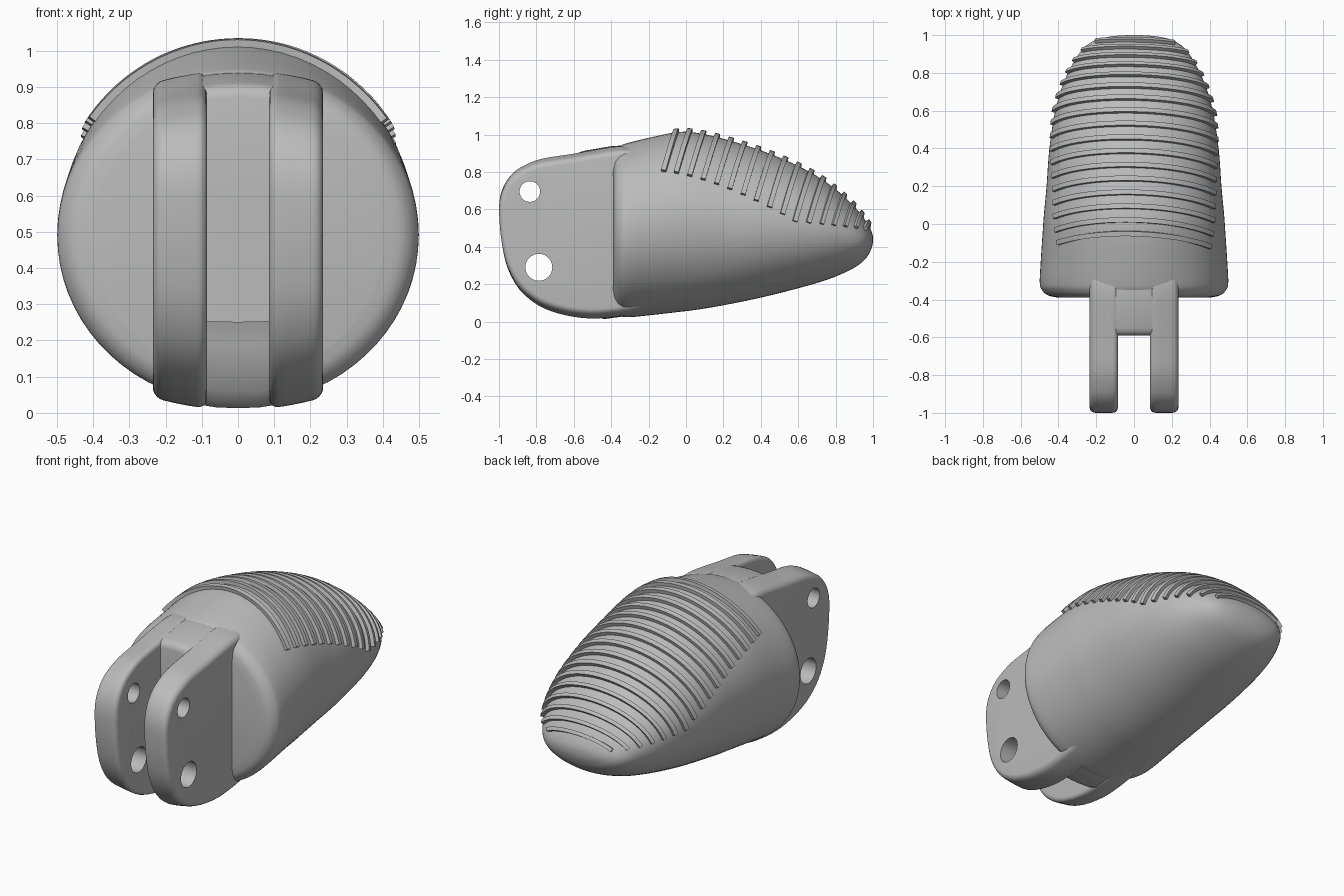
import bpy, bmesh, math
from mathutils import Vector

if "Cube" in bpy.data.objects:
    bpy.data.objects.remove(bpy.data.objects["Cube"])

grey = bpy.data.materials.new("light grey plastic")
grey.diffuse_color = (0.5, 0.5, 0.5, 1)
grey.use_nodes = True
grey.node_tree.nodes["Principled BSDF"].inputs["Base Color"].default_value = grey.diffuse_color


def catmull(rows, steps):
    """Smooth curve through rows of any dimension."""
    pts = [Vector(r) for r in rows]
    pts = [pts[0] * 2 - pts[1]] + pts + [pts[-1] * 2 - pts[-2]]
    out = []
    for a, b, c, d in zip(pts, pts[1:], pts[2:], pts[3:]):
        for i in range(steps):
            t = i / steps
            out.append(0.5 * (2 * b + (c - a) * t + (2 * a - 5 * b + 4 * c - d) * t * t
                              + (3 * b - a - 3 * c + d) * t ** 3))
    return out + [pts[-2]]


def loft(name, rings, angle=40):
    """Skin closed rings of points and cap both ends."""
    bm = bmesh.new()
    loops = [[bm.verts.new(p) for p in ring] for ring in rings]
    n = len(loops[0])
    for a, b in zip(loops, loops[1:]):
        for i in range(n):
            bm.faces.new((a[i], a[(i + 1) % n], b[(i + 1) % n], b[i]))
    bm.faces.new(loops[0])
    bm.faces.new(loops[-1])
    bmesh.ops.recalc_face_normals(bm, faces=bm.faces)
    mesh = bpy.data.meshes.new(name)
    bm.to_mesh(mesh)
    bm.free()
    mesh.materials.append(grey)
    ob = bpy.data.objects.new(name, mesh)
    bpy.context.collection.objects.link(ob)
    smooth(ob, angle)
    return ob


def smooth(ob, angle):
    bpy.ops.object.select_all(action='DESELECT')
    ob.select_set(True)
    bpy.context.view_layer.objects.active = ob
    bpy.ops.object.shade_smooth_by_angle(angle=math.radians(angle))


# Fingertip body: y, bottom z, top z, half width
SECTIONS = catmull([
    (-.39, .10, .87, .40), (-.378, .06, .912, .455), (-.35, .03, .94, .487),
    (-.31, .023, .955, .499), (-.2, .033, .982, .494), (-.05, .05, 1.012, .484),
    (.05, .062, 1.01, .477), (.2, .087, .977, .463), (.4, .128, .915, .448),
    (.6, .178, .832, .417), (.75, .222, .745, .372), (.86, .267, .655, .318),
    (.93, .308, .58, .268), (.97, .348, .525, .212), (.99, .387, .487, .14),
    (.998, .415, .462, .07), (1.0, .437, .443, .01)], 5)


def surface(y, a):
    """Point on the body at depth y and angle a around it."""
    y = min(max(y, -.39), .9999)
    for p, q in zip(SECTIONS, SECTIONS[1:]):
        if p[0] <= y <= q[0]:
            s = p.lerp(q, (y - p[0]) / max(q[0] - p[0], 1e-9))
            break
    return Vector((s[3] * math.cos(a), y,
                   (s[1] + s[2]) / 2 + (s[2] - s[1]) / 2 * math.sin(a)))


loft("fingertip_body", [[(s[3] * math.cos(a), s[0],
                          (s[1] + s[2]) / 2 + (s[2] - s[1]) / 2 * math.sin(a))
                         for a in (math.tau * i / 72 for i in range(72))] for s in SECTIONS])


# Grip ribs: raised bands lying in planes that lean forward
def rib_point(y0, a):
    top = surface(y0, math.pi / 2).z
    y = y0
    for _ in range(12):
        p = surface(y, a)
        y = y0 - .28 * (top - p.z) - .025 * p.x
    return surface(y, a)


def end_angle(y0, z_end):
    """Angle at which a rib reaches its lower end height."""
    lo, hi = -.5, math.pi / 2
    for _ in range(20):
        mid = (lo + hi) / 2
        if rib_point(y0, mid).z < z_end:
            lo = mid
        else:
            hi = mid
    return lo


rib_tops = [-.05, .02, .092, .165, .238, .31, .383, .455, .527, .598,
            .665, .728, .787, .84, .889, .932, .968]
for k, y0 in enumerate(rib_tops):
    z_end = .80 - .265 * (k / 10) ** 1.5 if k < 10 else .535 - .007 * (k - 10)
    z_end = min(z_end, surface(y0, math.pi / 2).z - .03)
    a0 = end_angle(y0, z_end)
    half = .013 if k < 12 else .010
    rings = []
    for i in range(41):
        a = a0 + (math.pi - 2 * a0) * i / 40
        p = rib_point(y0, a)
        along = (rib_point(y0, a + .01) - rib_point(y0, a - .01)).normalized()
        back = surface(p.y + .004, a) - surface(p.y - .004, a)
        normal = along.cross(back).normalized()
        if normal.dot(Vector((p.x, .1, p.z - .45))) < 0:
            normal.negate()
        side = normal.cross(along).normalized()
        rings.append([p + side * half * u + normal * h
                      for u, h in ((-1, -.02), (1, -.02), (1, .02), (-1, .02))])
    loft(f"grip_rib_{k + 1}", rings, 30)


# Hinge parts: side profile swept across x with rounded edges and a slight crown
def slab(name, profile, x0, x1, r):
    n = len(profile)
    normals = []
    for i in range(n):
        t = (profile[(i + 1) % n] - profile[i - 1]).normalized()
        normals.append(Vector((-t.y, t.x)))
    arc = [math.pi / 2 * i / 5 for i in range(6)]
    cols = [(x0 + r * (1 - math.sin(a)), r * (1 - math.cos(a))) for a in reversed(arc)]
    cols = [(x0 + r * (1 - math.cos(a)), r * (1 - math.sin(a))) for a in arc]
    cols += [(x0 + (x1 - x0) * f, 0) for f in (.35, .5, .65)]
    cols += [(x1 - r * (1 - math.cos(a)), r * (1 - math.sin(a))) for a in reversed(arc)]
    rings = []
    for x, inset in cols:
        ring = []
        for p, nrm in zip(profile, normals):
            q = p + nrm * inset
            ring.append((x, q.x, .47 + (q.y - .47) * (1 - 1.35 * x * x)))
        rings.append(ring)
    return loft(name, rings)


# Counter-clockwise outline in (y, z), so the left normal points inward
lug_profile = catmull([
    (-.2, .93), (-.3, .945), (-.4, .94), (-.6, .905), (-.7, .89), (-.78, .875),
    (-.85, .848), (-.92, .805), (-.972, .735), (-.997, .65), (-.997, .54),
    (-.985, .42), (-.955, .285), (-.89, .165), (-.79, .08), (-.68, .035),
    (-.56, .012), (-.45, .01), (-.3, .03), (-.2, .06)], 3)

# Hole cutters
cutters = []
for y, z, r in ((-.835, .695, .055), (-.787, .29, .072)):
    bpy.ops.mesh.primitive_cylinder_add(vertices=40, radius=r, depth=1, location=(0, y, z),
                                        rotation=(0, math.pi / 2, 0))
    cutter = bpy.context.object
    cutter.name = "pin_hole_cutter"
    cutter.data.materials.append(grey)
    cutter.hide_render = True
    cutters.append(cutter)

for label, sign in (("left", -1), ("right", 1)):
    lo, hi = sorted((sign * .085, sign * .235))
    lug = slab(f"hinge_lug_{label}", lug_profile, lo, hi, .028)
    for cutter in cutters:
        mod = lug.modifiers.new("pin_hole", 'BOOLEAN')
        mod.operation = 'DIFFERENCE'
        mod.solver = 'EXACT'
        mod.object = cutter
        bpy.context.view_layer.objects.active = lug
        bpy.ops.object.modifier_apply(modifier=mod.name)
    smooth(lug, 40)
for cutter in cutters:
    bpy.data.objects.remove(cutter)

# Web between the lugs, stepped back at its lower end
web_profile = [Vector(p) for p in (
    (-.2, .93), (-.3, .943), (-.4, .938), (-.55, .912), (-.572, .904), (-.586, .89),
    (-.59, .87), (-.59, .6), (-.59, .25), (-.565, .25), (-.545, .19), (-.54, .14),
    (-.49, .06), (-.47, .025), (-.44, .013), (-.3, .032), (-.2, .06))]
slab("hinge_web", web_profile, -.2, .2, .004)
